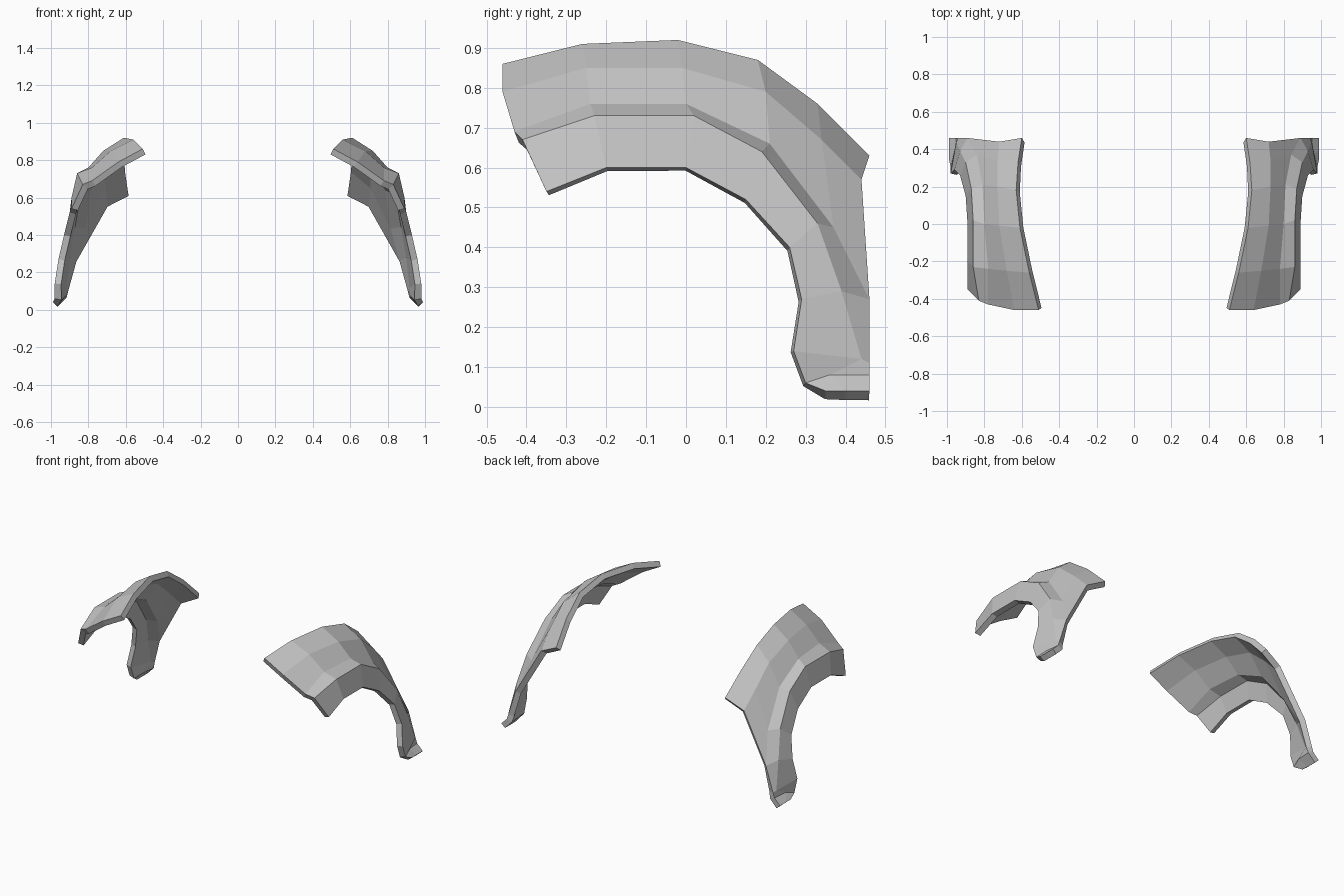
import bpy
import bmesh

# Remove the default cube only
default_cube = bpy.data.objects.get("Cube")
if default_cube:
    bpy.data.objects.remove(default_cube, do_unlink=True)


def make_material(name, colour):
    material = bpy.data.materials.new(name)
    material.use_nodes = True
    material.diffuse_color = colour
    shader = material.node_tree.nodes["Principled BSDF"]
    shader.inputs["Base Color"].default_value = colour
    return material


# Lengthwise rails of the arched panel, each running front to back
inner_edge = [(.51, -.46, .86), (.56, -.26, .91), (.61, -.02, .92),
              (.63, .18, .87), (.62, .33, .76), (.6, .46, .63)]
shoulder = [(.64, -.46, .79), (.68, -.25, .85), (.72, -.01, .85),
            (.73, .2, .79), (.73, .34, .67), (.72, .44, .57)]

# These rails carry on down the rear leg and flare out at the foot
crease = [(.78, -.43, .69), (.78, -.24, .76), (.8, 0, .76),
          (.81, .21, .66), (.84, .37, .45), (.89, .46, .27),
          (.94, .46, .11), (.95, .46, .08), (.99, .46, .04)]
ledge = [(.83, -.41, .67), (.86, -.23, .73), (.86, .02, .73),
         (.87, .19, .64), (.9, .33, .46), (.93, .39, .29),
         (.95, .44, .12), (.96, .36, .08), (.99, .4, .04)]
lip = [(.89, -.35, .54), (.89, -.2, .6), (.89, 0, .6),
       (.9, .15, .52), (.93, .26, .4), (.96, .29, .27),
       (.98, .27, .14), (.98, .3, .06), (.99, .35, .04)]


def bridge_rails(rails):
    """Join neighbouring rails with quads as far as both of them reach."""
    mesh_builder = bmesh.new()
    lines = [[mesh_builder.verts.new(point) for point in rail] for rail in rails]
    for inner, outer in zip(lines, lines[1:]):
        for i in range(min(len(inner), len(outer)) - 1):
            mesh_builder.faces.new((inner[i], outer[i], outer[i + 1], inner[i + 1]))
    mesh = bpy.data.meshes.new("fender_panel")
    mesh_builder.to_mesh(mesh)
    mesh_builder.free()
    return mesh


# The pair of fenders: one shell mirrored across, then thickened inward
panel = bridge_rails([inner_edge, shoulder, crease, ledge, lip])
panel.materials.append(make_material("plain grey", (.55, .55, .55, 1)))
fenders = bpy.data.objects.new("fender_pair", panel)
bpy.context.collection.objects.link(fenders)

mirror = fenders.modifiers.new("other_side", "MIRROR")
mirror.use_axis[0] = True
mirror.use_mirror_merge = False

shell = fenders.modifiers.new("wall_thickness", "SOLIDIFY")
shell.thickness = .035
shell.offset = -1
shell.use_even_offset = True
